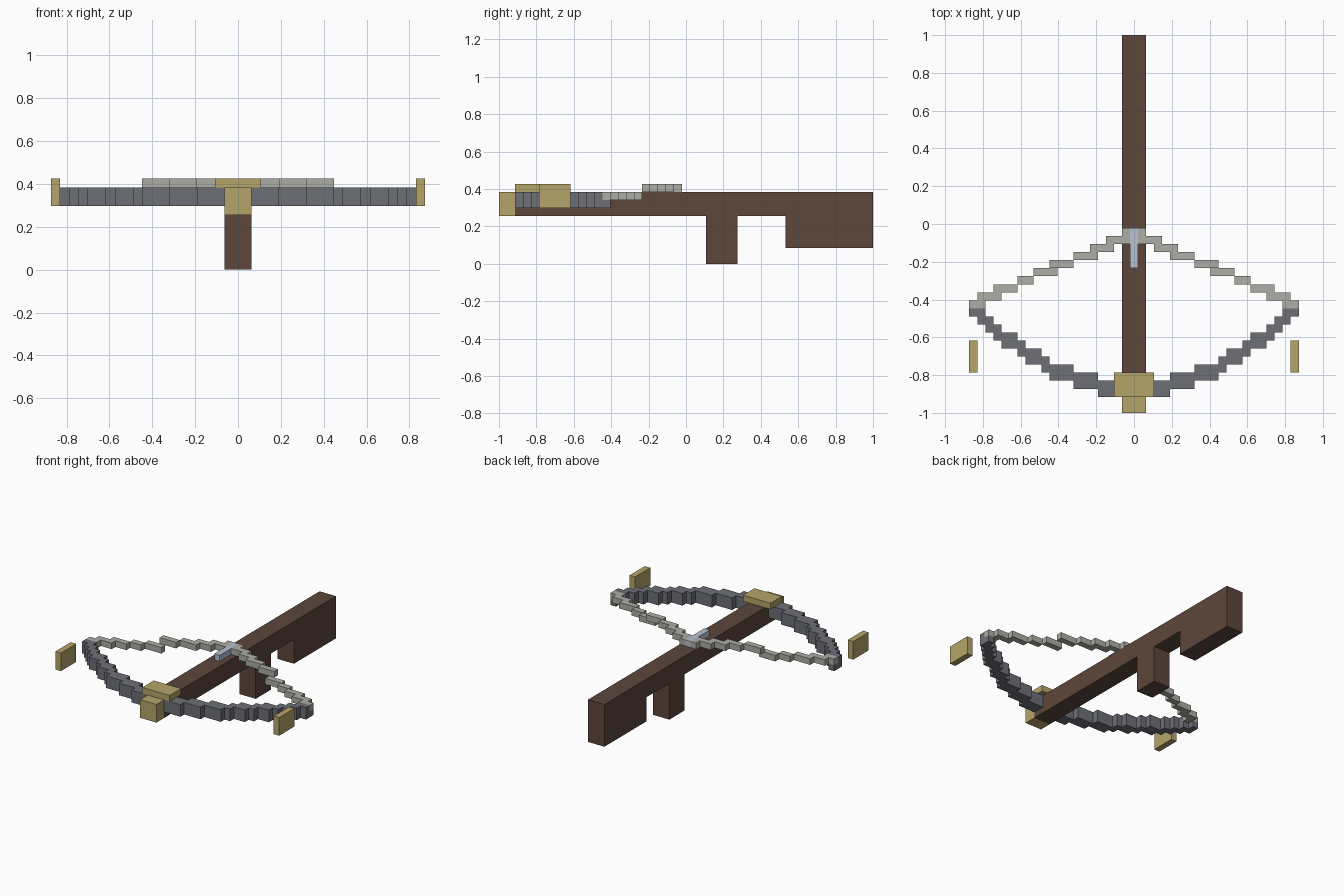
import bpy, bmesh
from mathutils import Vector

if "Cube" in bpy.data.objects:
    bpy.data.objects.remove(bpy.data.objects["Cube"])

V = 2 / 47  # one cube of the block grid; x is centred on cube 0, y starts at the front


def material(name, rgb):
    m = bpy.data.materials.new(name)
    lin = [(c / 255 / 12.92) if c < 11 else ((c / 255 + 0.055) / 1.055) ** 2.4 for c in rgb]
    m.diffuse_color = (*lin, 1)
    m.use_nodes = True
    m.node_tree.nodes["Principled BSDF"].inputs["Base Color"].default_value = m.diffuse_color
    return m


def block(x, y, z):
    """Cubes filling inclusive-exclusive ranges."""
    return {(i, j, k) for i in range(*x) for j in range(*y) for k in range(*z)}


def mirrored(cells):
    return cells | {(-i, j, k) for i, j, k in cells}


wood = material("dark wood", (93, 71, 60))
steel = material("grey steel", (110, 112, 119))
brass = material("brass", (181, 165, 106))
cord = material("pale cord", (174, 174, 166))
bolt = material("light blue metal", (184, 193, 210))

# bow string: sloping runs (row: first x, last x), low near the tips, raised at the middle
string = set()
for row, a, b in [(13, 19, 20), (14, 17, 19), (15, 15, 17), (16, 13, 14), (17, 10, 12),
                  (18, 8, 10), (19, 5, 7), (20, 3, 5), (21, 1, 3), (22, 1, 1)]:
    z = 9 if row >= 18 else 8
    string |= block((a, b + 1), (row, row + 1), (z, z + 1))
string = mirrored(string)

# bow limbs: a parabola sweeping back towards the tips
limbs = set()
for x in range(2, 21):
    y = 2 + round(10 * (x / 20) ** 2)
    limbs |= block((x, x + 1), (y, y + 2), (7, 9))
limbs = mirrored(limbs) - string

parts = {
    "stock": (block((-1, 2), (2, 47), (6, 9)) | block((-1, 2), (36, 47), (2, 6)), wood),
    "grip": (block((-1, 2), (26, 30), (0, 6)), wood),
    "front_cap": (block((-1, 2), (0, 2), (6, 9)), brass),
    "limb_clamp": (block((-2, 3), (2, 5), (9, 10)), brass),
    "side_plates": (mirrored(block((20, 21), (5, 9), (7, 10))), brass),
    "bow_limbs": (limbs, steel),
    "bow_string": (string, cord),
    "bolt_latch": (block((0, 1), (18, 23), (9, 10)), bolt),
}
filled = set().union(*(cells for cells, _ in parts.values()))


def build(name, cells, mat):
    """Skin only the outside of the cubes, then merge flat areas."""
    bm = bmesh.new()
    for c in sorted(cells):
        for axis in range(3):
            for s in (-1, 1):
                n = [0, 0, 0]
                n[axis] = s
                if tuple(a + b for a, b in zip(c, n)) in filled:
                    continue
                normal = Vector(n)
                u = Vector([float(i == (axis + 1) % 3) for i in range(3)])
                w = normal.cross(u)
                mid = Vector((c[0], c[1] + 0.5, c[2] + 0.5)) + normal / 2
                corners = [mid + (u * p + w * q) / 2 for p, q in ((-1, -1), (1, -1), (1, 1), (-1, 1))]
                bm.faces.new([bm.verts.new(p * V - Vector((0, 1, 0))) for p in corners])
    bmesh.ops.remove_doubles(bm, verts=bm.verts, dist=1e-4)
    bmesh.ops.dissolve_limit(bm, angle_limit=0.01, verts=bm.verts, edges=bm.edges)
    mesh = bpy.data.meshes.new(name)
    bm.to_mesh(mesh)
    bm.free()
    mesh.materials.append(mat)
    bpy.context.collection.objects.link(bpy.data.objects.new(name, mesh))


for name, (cells, mat) in parts.items():
    build(name, cells, mat)
